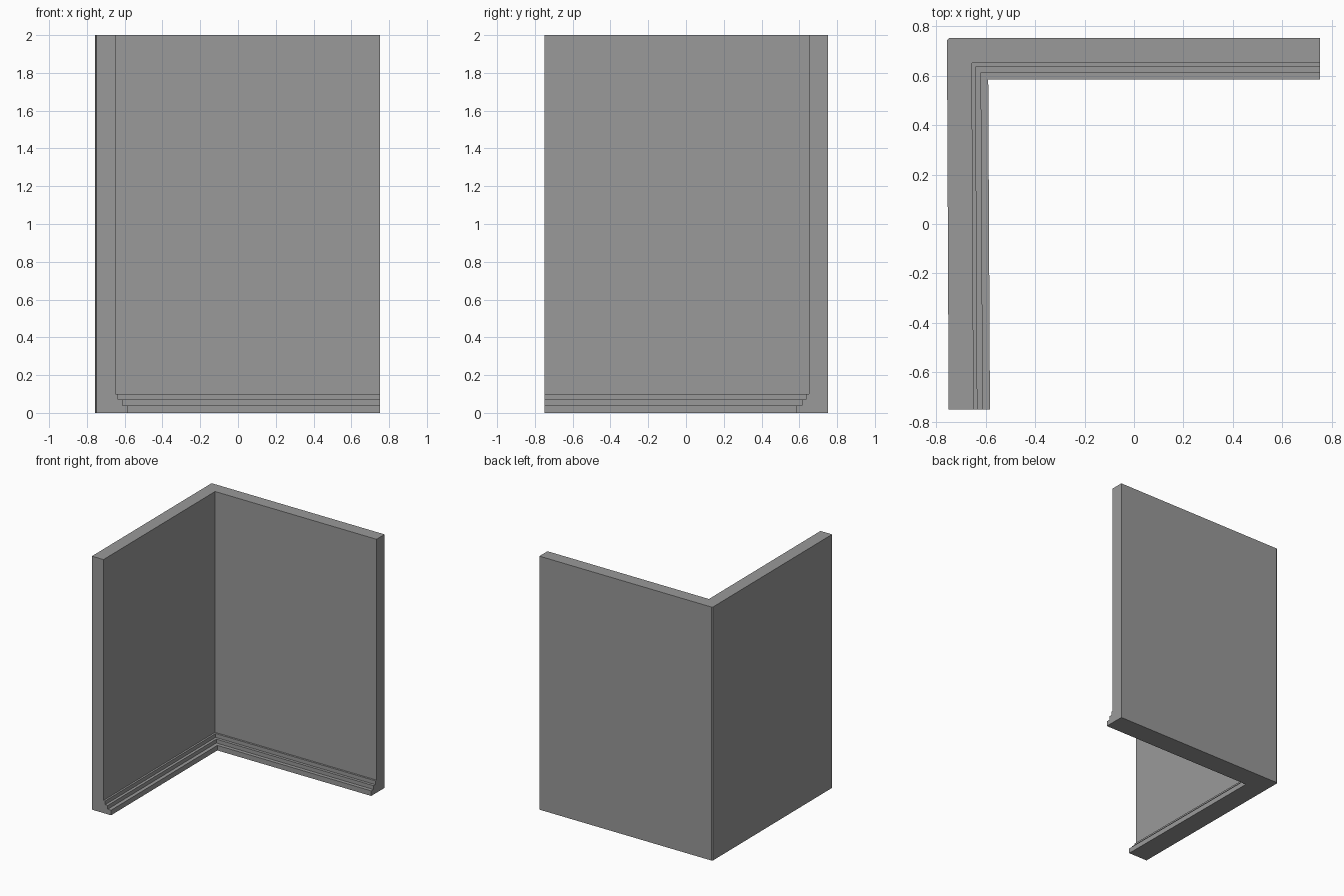
import bpy, bmesh

cube = bpy.data.objects.get("Cube")
if cube:
    bpy.data.objects.remove(cube, do_unlink=True)

# One plain grey
grey = bpy.data.materials.new("wall grey")
grey.use_nodes = True
colour = (0.32, 0.32, 0.32, 1)
grey.diffuse_color = colour
grey.node_tree.nodes["Principled BSDF"].inputs["Base Color"].default_value = colour

# Cross-section: distance in from the outer face, height; stepped skirting at the foot
HEIGHT = 2.0
profile = [(0, 0), (0.167, 0), (0.167, 0.04), (0.138, 0.04), (0.138, 0.07),
           (0.116, 0.07), (0.116, 0.1), (0.101, 0.1), (0.101, HEIGHT), (0, HEIGHT)]

# Outer line of the two walls; the left wall leans very slightly off square
LEFT_FRONT, LEFT_BACK, RIGHT, FRONT, BACK = -0.75, -0.757, 0.753, -0.75, 0.752


def sweep_corner(name):
    """Sweep the cross-section along both walls with a mitred corner."""
    bm = bmesh.new()
    rings = []
    for place in (lambda d: (LEFT_FRONT + d, FRONT),
                  lambda d: (LEFT_BACK + d, BACK - d),
                  lambda d: (RIGHT, BACK - d)):
        rings.append([bm.verts.new((*place(d), z)) for d, z in profile])
    n = len(profile)
    for a, b in zip(rings, rings[1:]):
        for i in range(n):
            j = (i + 1) % n
            bm.faces.new((a[i], a[j], b[j], b[i]))
    bm.faces.new(rings[0])
    bm.faces.new(rings[-1])
    # Small chamfer on the outer vertical corner
    outer = bm.edges.get((rings[1][0], rings[1][-1]))
    bmesh.ops.bevel(bm, geom=[outer], offset=0.009, segments=1, affect='EDGES')
    bmesh.ops.recalc_face_normals(bm, faces=bm.faces)
    mesh = bpy.data.meshes.new(name)
    bm.to_mesh(mesh)
    bm.free()
    mesh.materials.append(grey)
    obj = bpy.data.objects.new(name, mesh)
    bpy.context.collection.objects.link(obj)
    return obj


sweep_corner("corner_walls_with_skirting")
